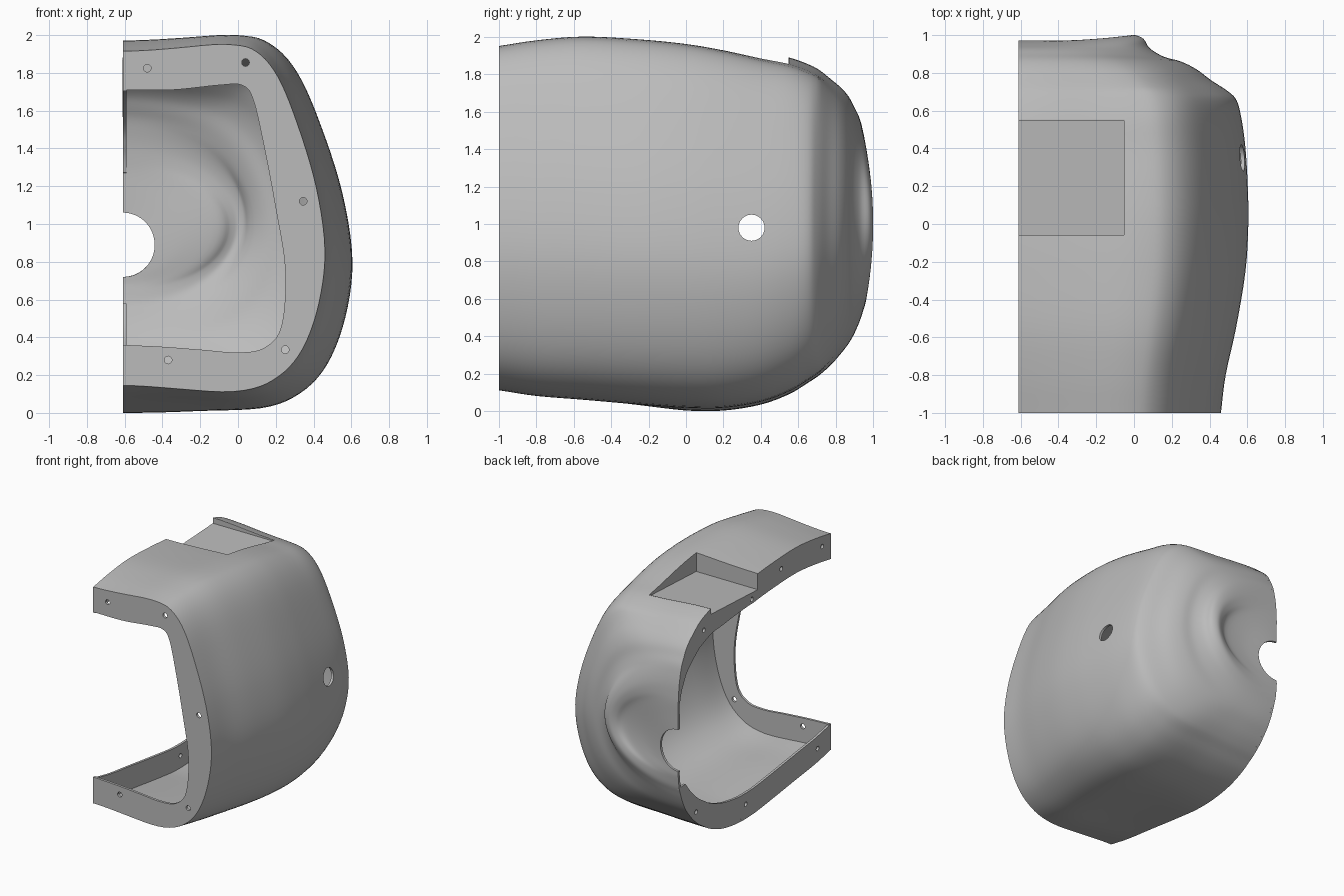
import bpy, bmesh, math
from mathutils import Vector
from mathutils.bvhtree import BVHTree

cube = bpy.data.objects.get("Cube")
if cube:
    bpy.data.objects.remove(cube)

CUT = -0.61      # plane where the half shell is cut
THICK = 0.02
WIDTH = 0.21     # flange width

grey = bpy.data.materials.new("plain grey")
grey.use_nodes = True
colour = (0.5, 0.5, 0.5, 1)
grey.diffuse_color = colour
grey.node_tree.nodes["Principled BSDF"].inputs["Base Color"].default_value = colour


def spline(points, steps):
    """Smooth curve through tuples of any length."""
    pts = [Vector(p) for p in points]
    pts = [2 * pts[0] - pts[1]] + pts + [2 * pts[-1] - pts[-2]]
    out = []
    for a, b, c, d in zip(pts, pts[1:], pts[2:], pts[3:]):
        for i in range(steps):
            t = i / steps
            out.append(0.5 * (2 * b + (c - a) * t + (2 * a - 5 * b + 4 * c - d) * t ** 2
                              + (3 * b - a - 3 * c + d) * t ** 3))
    return out + [pts[-2]]


def clamp(t):
    return max(0.0, min(1.0, t))


def make(name, verts, faces):
    mesh = bpy.data.meshes.new(name)
    mesh.from_pydata([tuple(v) for v in verts], [], faces)
    obj = bpy.data.objects.new(name, mesh)
    bpy.context.collection.objects.link(obj)
    mesh.materials.append(grey)
    return obj


def grid_faces(rows, cols):
    return [(r * cols + c, r * cols + c + 1, (r + 1) * cols + c + 1, (r + 1) * cols + c)
            for r in range(rows - 1) for c in range(cols - 1)]


def strip(name, first, second):
    return make(name, list(first) + list(second), grid_faces(2, len(first)))


def apply(obj, kind, **settings):
    bpy.ops.object.select_all(action='DESELECT')
    bpy.context.view_layer.objects.active = obj
    obj.select_set(True)
    mod = obj.modifiers.new(kind.lower(), kind)
    for key, value in settings.items():
        setattr(mod, key, value)
    bpy.ops.object.modifier_apply(modifier=mod.name)


def cut(obj, cutter):
    apply(obj, 'BOOLEAN', operation='DIFFERENCE', solver='EXACT', object=cutter)


def drill(obj, centre, axis, radius, depth=0.1):
    turn = {'x': (0, math.pi / 2, 0), 'y': (math.pi / 2, 0, 0)}[axis]
    bpy.ops.mesh.primitive_cylinder_add(vertices=24, radius=radius, depth=depth,
                                        location=centre, rotation=turn)
    cutter = bpy.context.object
    cut(obj, cutter)
    bpy.data.objects.remove(cutter)


# Shell stations, front to back hole: y at side, y at cut, side x, top z, bottom z
stations = [
    (-1, -1, .46, 1.95, .11), (-.8, -.8, .485, 1.98, .08), (-.55, -.55, .54, 2, .06),
    (-.25, -.25, .59, 1.985, .035), (0, 0, .605, 1.96, .018), (.2, .2, .602, 1.925, .018),
    (.4, .4, .59, 1.88, .05), (.55, .55, .57, 1.85, .105), (.65, .65, .545, 1.815, .165),
    (.7, .71, .5, 1.785, .205), (.76, .775, .41, 1.74, .26), (.82, .83, .33, 1.7, .32),
    (.86, .87, .25, 1.66, .37), (.885, .9, .16, 1.61, .42), (.93, .927, .085, 1.56, .48),
    (.98, .945, .05, 1.5, .53), (1, .96, 0, 1.42, .58), (.985, .968, -.05, 1.34, .64),
    (.955, .972, -.11, 1.27, .68), (.95, .972, -.27, 1.17, .71), (.96, .972, -.44, 1.06, .72)]
# Half cross-section, top centre to bottom centre, in unit form
section = spline([(0, 1), (.28, 1), (.53, 1), (.66, .96), (.767, .815), (.865, .54),
                  (.957, .18), (1, -.18), (.97, -.49), (.89, -.75), (.77, -.91),
                  (.6, -.99), (.3, -1), (0, -1)], 5)
STEPS = 4
rows = []
for n, (y_side, y_cut, side, top, bottom) in enumerate(spline(stations, STEPS)):
    k = clamp((n / STEPS - 9) / 6)               # box section melts into an oval
    sag_top = (-.035 + .015 * clamp(y_side + 1) + .06 * clamp(y_side / .5)) * (1 - k)
    sag_low = (.035 - .05 * clamp(y_side + 1)) * (1 - k)
    row = []
    for i, (u, v) in enumerate(section):
        angle = math.pi * (.5 - i / (len(section) - 1))
        u += (math.cos(angle) - u) * k
        v += (math.sin(angle) - v) * k
        z = (top + bottom) / 2 + v * (top - bottom) / 2
        fade = clamp(1 - u / .55)
        z += fade * fade * (3 - 2 * fade) * (sag_top if v > 0 else sag_low)
        y = y_side + (y_cut - y_side) * v * v    # the ripple fades towards the cut
        row.append(Vector((CUT + (side - CUT) * u, y, z)))
    rows.append(row)
verts = [v for row in rows for v in row]
faces = grid_faces(len(rows), len(section))
tree = BVHTree.FromPolygons(verts, faces)
shell = make("shell", verts, faces)
apply(shell, 'SOLIDIFY', thickness=THICK, offset=-1)

# Front flange ring
inner = spline([(CUT, 1.71), (-.35, 1.71), (-.1, 1.735), (.02, 1.735), (.08, 1.66),
                (.14, 1.4), (.2, 1.08), (.25, .76), (.23, .46), (.14, .345),
                (0, .32), (-.2, .335), (-.4, .35), (CUT, .36)], 5)
front_flange = strip("front_flange", rows[0], [Vector((x, -1, z)) for x, z in inner])
apply(front_flange, 'SOLIDIFY', thickness=THICK, offset=0)
front_flange.location.y = THICK / 2
for x, z in [(-.48, 1.825), (.04, 1.855), (.345, 1.12), (.25, .335), (-.37, .28)]:
    drill(front_flange, (x, -1, z), 'y', .02)

# Side flanges along the cut plane, narrowing to nothing at the back
TOP_END, LOW_END = 1.27, .58
upper = [row[0] for row in rows if row[0].z > TOP_END + .01]
lower = [row[-1] for row in rows if row[-1].z < LOW_END - .01]
top_flange = strip("top_side_flange", upper,
                   [Vector((CUT, p.y, max(p.z - WIDTH, TOP_END))) for p in upper])
low_flange = strip("bottom_side_flange", lower,
                   [Vector((CUT, p.y, min(p.z + WIDTH, LOW_END))) for p in lower])
for flange, holes in [(top_flange, [(-.89, 1.85), (-.36, 1.87), (.02, 1.765), (.64, 1.75)]),
                      (low_flange, [(.74, .3), (.1, .12), (-.83, .22)])]:
    apply(flange, 'SOLIDIFY', thickness=THICK, offset=0)
    flange.location.x = THICK / 2
    for y, z in holes:
        drill(flange, (CUT, y, z), 'x', .018)

# Round opening in the side
drill(shell, (.6, .35, .98), 'x', .07, .3)

# Recess in the top: cut the pocket, then line it
RX, Y0, Y1, Z0, Z1 = -.05, -.06, .55, 1.815, 1.845
bm = bmesh.new()
outline = [(Y0, Z0), (Y1, Z1), (Y1, 2.3), (Y0, 2.3)]
face = bm.faces.new([bm.verts.new((-.8, y, z)) for y, z in outline])
new = bmesh.ops.extrude_face_region(bm, geom=[face])["geom"]
bmesh.ops.translate(bm, vec=(RX + .8, 0, 0),
                    verts=[g for g in new if isinstance(g, bmesh.types.BMVert)])
bmesh.ops.recalc_face_normals(bm, faces=bm.faces)
pocket = make("pocket_cutter", [], [])
bm.to_mesh(pocket.data)
bm.free()
cut(shell, pocket)
cut(top_flange, pocket)
bpy.data.objects.remove(pocket)


def floor_z(y):
    return Z0 + (Z1 - Z0) * (y - Y0) / (Y1 - Y0)


def lining(name, start, end):
    """Wall from the recess floor up to the shell surface."""
    low, high = [], []
    for i in range(13):
        p = Vector(start).lerp(Vector(end), i / 12)
        hit = tree.ray_cast(Vector((p.x, p.y, 3)), Vector((0, 0, -1)))[0]
        z = floor_z(p.y)
        low.append(Vector((p.x, p.y, z - .005)))
        high.append(Vector((p.x, p.y, max(hit.z if hit else z, z))))
    wall = strip(name, low, high)
    apply(wall, 'SOLIDIFY', thickness=.006, offset=0)
    return wall


edge = CUT + .001
walls = [lining("recess_front_wall", (edge, Y0, 0), (RX, Y0, 0)),
         lining("recess_side_wall", (RX, Y0, 0), (RX, Y1, 0)),
         lining("recess_back_wall", (RX, Y1, 0), (edge, Y1, 0))]
recess_floor = strip("recess_floor", [(CUT, Y0, Z0), (RX, Y0, Z0)],
                     [(CUT, Y1, Z1), (RX, Y1, Z1)])
apply(recess_floor, 'SOLIDIFY', thickness=THICK, offset=-1)

# Smooth shading with crisp rims
for obj in [shell, front_flange, top_flange, low_flange, recess_floor] + walls:
    bpy.ops.object.select_all(action='DESELECT')
    bpy.context.view_layer.objects.active = obj
    obj.select_set(True)
    bpy.ops.object.shade_smooth_by_angle(angle=math.radians(35))
